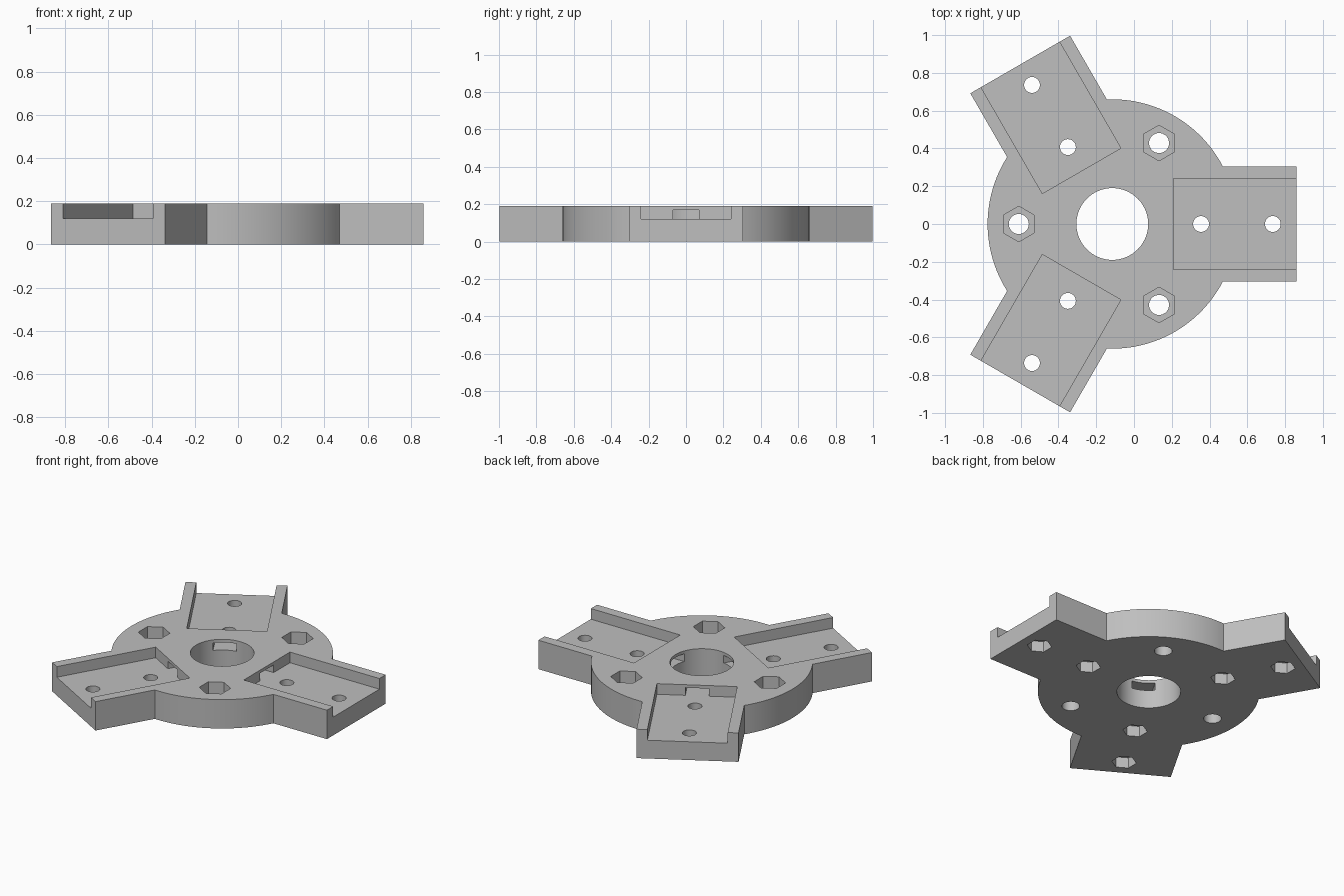
import bpy, bmesh, math
from mathutils import Matrix, Vector

if "Cube" in bpy.data.objects:
    bpy.data.objects.remove(bpy.data.objects["Cube"])

CX = -0.115            # hub axis
R, H = 0.66, 0.19      # hub radius, plate thickness
ARM, HALF = 0.975, 0.305
FLOOR = 0.12           # pocket floor height
ARMS = [math.radians(a) for a in (0, 120, 240)]
GAPS = [math.radians(a) for a in (60, 180, 300)]

grey = bpy.data.materials.new("plain_grey")
grey.diffuse_color = (0.52, 0.52, 0.52, 1)
grey.use_nodes = True
grey.node_tree.nodes["Principled BSDF"].inputs["Base Color"].default_value = grey.diffuse_color


def polar(r, t):
    return (r * math.cos(t), r * math.sin(t))


def prism(bm, pts, z0, z1):
    low = [bm.verts.new((x + CX, y, z0)) for x, y in pts]
    high = [bm.verts.new((x + CX, y, z1)) for x, y in pts]
    n = len(pts)
    bm.faces.new(low[::-1])
    bm.faces.new(high)
    for i in range(n):
        j = (i + 1) % n
        bm.faces.new((low[i], low[j], high[j], high[i]))


def ngon(c, r, n, start=0.0):
    return [(c[0] + r * math.cos(start + i * math.tau / n),
             c[1] + r * math.sin(start + i * math.tau / n)) for i in range(n)]


def turned(pts, t):
    m = Matrix.Rotation(t, 2)
    return [tuple(m @ Vector(p)) for p in pts]


def box(x0, x1, w):
    return [(x0, -w), (x1, -w), (x1, w), (x0, w)]


def make(name, prisms):
    bm = bmesh.new()
    for p in prisms:
        prism(bm, *p)
    me = bpy.data.meshes.new(name)
    bm.to_mesh(me)
    bm.free()
    ob = bpy.data.objects.new(name, me)
    bpy.context.collection.objects.link(ob)
    return ob


# Plate outline: three square arms joined by hub arcs
join = math.asin(HALF / R)
outline = []
for t in ARMS:
    outline += turned([(ARM, -HALF), (ARM, HALF)], t)
    sweep = math.radians(120) - 2 * join
    outline += [polar(R, t + join + sweep * i / 24) for i in range(25)]
plate = make("three_arm_plate", [(outline, 0, H)])
plate.data.materials.append(grey)

# Cutters: open pockets, tunnels to the bore, nut recesses, bolt holes
hex_turn = math.radians(30)
pockets = [(turned(box(0.325, 1.1, 0.24), t), FLOOR, 0.3) for t in ARMS]
tunnels = [(turned(box(0.1, 0.4, 0.07), t), FLOOR, 0.17) for t in ARMS]
nuts = [(ngon(polar(0.495, t), 0.094, 6, hex_turn), 0.09, 0.3) for t in GAPS]
nuts += [(ngon(polar(r, t), 0.074, 6, hex_turn), -0.1, 0.07)
         for t in ARMS for r in (0.47, 0.85)]
holes = [(ngon((0, 0), 0.19, 72), -0.2, 0.4)]
holes += [(ngon(polar(0.495, t), 0.053, 32), -0.2, 0.4) for t in GAPS]
holes += [(ngon(polar(r, t), 0.042, 32), -0.2, 0.4)
          for t in ARMS for r in (0.47, 0.85)]

cutters = []
for name, group in (("pocket", pockets), ("tunnel", tunnels),
                    ("nut_recess", nuts), ("hole", holes)):
    cutter = make(name + "_cutter", group)
    cutter.hide_render = True
    cutters.append(cutter)
    mod = plate.modifiers.new(name, 'BOOLEAN')
    mod.operation, mod.solver, mod.object = 'DIFFERENCE', 'EXACT', cutter

# Apply the cuts and remove the cutters
bpy.context.view_layer.objects.active = plate
plate.select_set(True)
for mod in list(plate.modifiers):
    bpy.ops.object.modifier_apply(modifier=mod.name)
for cutter in cutters:
    bpy.data.objects.remove(cutter)
bpy.ops.object.shade_smooth_by_angle(angle=math.radians(30))
